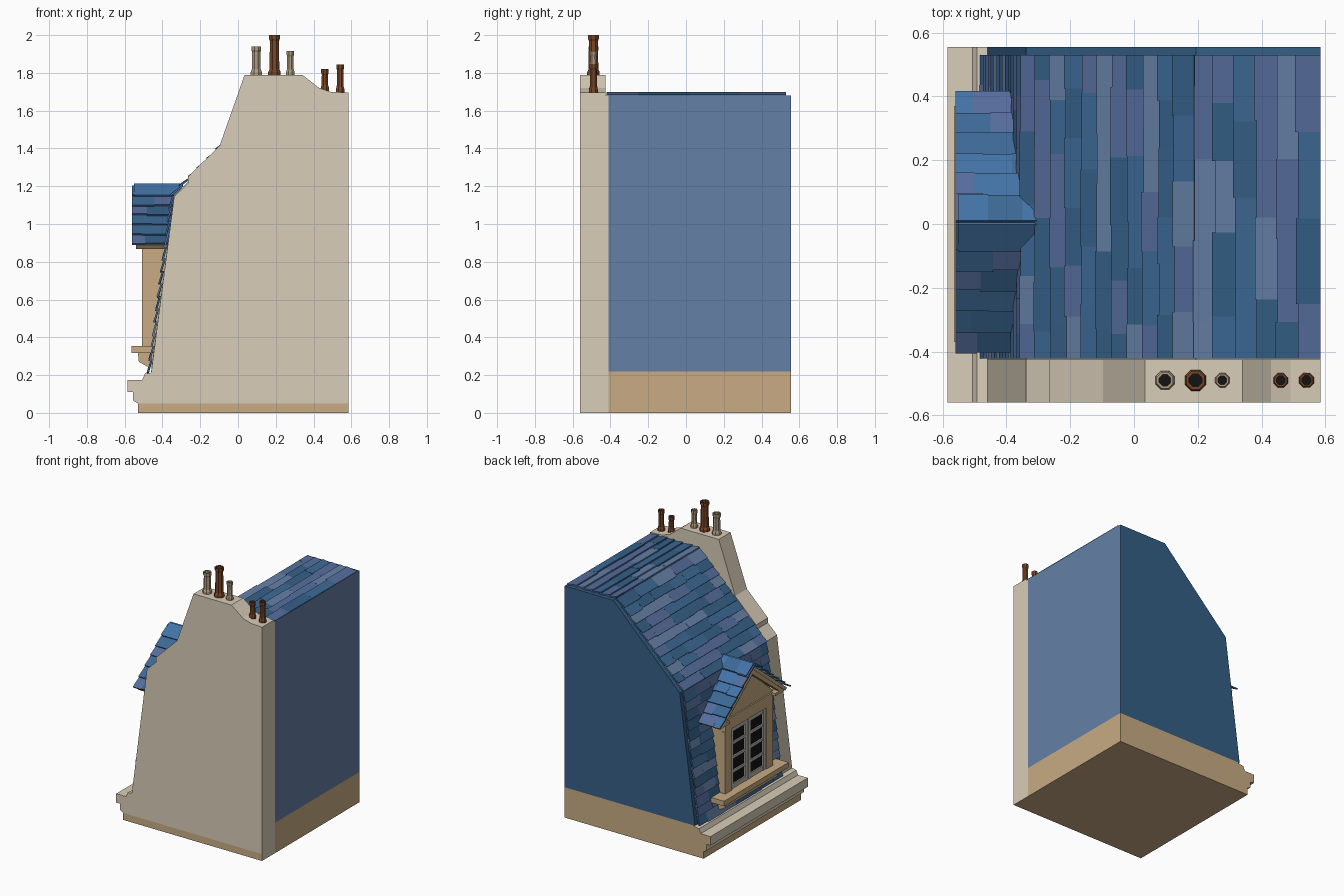
import bpy, bmesh, math, random
from mathutils import Vector

if "Cube" in bpy.data.objects:
    bpy.data.objects.remove(bpy.data.objects["Cube"])

random.seed(4)


def mat(name, rgb):
    m = bpy.data.materials.new(name)
    m.diffuse_color = (*rgb, 1)
    m.use_nodes = True
    m.node_tree.nodes["Principled BSDF"].inputs["Base Color"].default_value = m.diffuse_color
    return m


CREAM = mat("cream_render", (0.69, 0.61, 0.48))
TAN = mat("tan_stone", (0.58, 0.41, 0.23))
TERRA = mat("terracotta", (0.19, 0.06, 0.02))
BUFF = mat("buff_clay", (0.42, 0.33, 0.22))
BLACK = mat("black", (0.006, 0.006, 0.006))
GREY = mat("window_paint", (0.5, 0.47, 0.42))
DARK = mat("slate_dark", (0.035, 0.115, 0.24))
LIGHT = mat("slate_light", (0.13, 0.215, 0.38))
SLATES = [DARK, mat("slate_mid", (0.045, 0.14, 0.30)),
          mat("slate_violet", (0.09, 0.15, 0.33)), LIGHT]
BRIGHT = [mat("slate_bright", (0.055, 0.17, 0.38)), SLATES[1], SLATES[2]]


def finish(name, bm, mats):
    bmesh.ops.recalc_face_normals(bm, faces=bm.faces)
    me = bpy.data.meshes.new(name)
    bm.to_mesh(me)
    bm.free()
    for m in mats:
        me.materials.append(m)
    ob = bpy.data.objects.new(name, me)
    bpy.context.collection.objects.link(ob)
    return ob


def prism(name, pts, a, b, m, axis="y", side=None):
    """Extrude a profile from a to b; side = (normal, material) recolours one face direction."""
    bm = bmesh.new()
    place = (lambda p, t: (p[0], t, p[1])) if axis == "y" else (lambda p, t: (t, p[0], p[1]))
    r0 = [bm.verts.new(place(p, a)) for p in pts]
    r1 = [bm.verts.new(place(p, b)) for p in pts]
    bm.faces.new(r0)
    bm.faces.new(r1[::-1])
    n = len(pts)
    for i in range(n):
        j = (i + 1) % n
        bm.faces.new((r0[i], r0[j], r1[j], r1[i]))
    ob = finish(name, bm, [m])
    if side:
        ob.data.materials.append(side[1])
        for f in ob.data.polygons:
            if f.normal.dot(Vector(side[0])) > 0.9:
                f.material_index = 1
    return ob


def box(name, x, y, z, m, side=None):
    return prism(name, [(x[0], z[0]), (x[1], z[0]), (x[1], z[1]), (x[0], z[1])], y[0], y[1], m, "y", side)


def tiles(name, o, d, v, n, rows, width, mats, lift=0.012, thick=0.01):
    """Overlapping slates: o top corner, d down the slope, v across, n outward."""
    o, d, v, n = Vector(o), Vector(d), Vector(v), Vector(n).normalized()
    bm = bmesh.new()
    w = width / v.length
    for i in range(rows):
        t = 0
        step = w * random.uniform(0.4, 1)
        while t < 0.999:
            s = t + step
            if 1 - s < w * 0.35:
                s = 1
            a0, a1 = i / rows, (i + 1.12 + random.uniform(-0.05, 0.12)) / rows
            up = lift + random.uniform(-0.002, 0.002)
            ends = ((a0, 0), (a1, up))
            c = [bm.verts.new(o + d * a + v * q + n * (h + k))
                 for k in (0, thick) for a, h in ends for q in (t, s)]
            mi = random.randrange(len(mats))
            for f in ((0, 1, 3, 2), (4, 6, 7, 5), (0, 4, 5, 1), (2, 3, 7, 6), (0, 2, 6, 4), (1, 5, 7, 3)):
                bm.faces.new([c[k] for k in f]).material_index = mi
            t = s
            step = w * random.uniform(0.75, 1.3)
    return finish(name, bm, mats)


def pot(name, x, r, z, top, m):
    """Eight-sided hollow chimney pot."""
    bm = bmesh.new()
    prof = [(1.15 * r, z - 0.01), (1.15 * r, z + 0.015), (0.9 * r, z + 0.03), (0.85 * r, top - 0.03),
            (r, top - 0.02), (r, top), (0.7 * r, top), (0.7 * r, top - 0.02)]
    ang = [math.tau * (k + 0.5) / 8 for k in range(8)]
    rings = [[bm.verts.new((x + q * math.cos(a), -0.49 + q * math.sin(a), h)) for a in ang] for q, h in prof]
    for p, q in zip(rings, rings[1:]):
        for k in range(8):
            bm.faces.new((p[k], p[(k + 1) % 8], q[(k + 1) % 8], q[k]))
    bm.faces.new(rings[0])
    bm.faces.new(rings[-1]).material_index = 1
    finish(name, bm, [m, BLACK])


# Plinth and base
box("front_plinth", (-0.53, 0.585), (-0.56, -0.41), (0, 0.05), TAN, ((1, 0, 0), CREAM))
box("plinth", (-0.53, 0.585), (-0.41, 0.555), (0, 0.05), TAN)
box("base", (-0.45, 0.585), (-0.41, 0.555), (0.05, 0.22), TAN)
prism("cornice", [(-0.45, 0.05), (-0.53, 0.05), (-0.555, 0.065), (-0.555, 0.11), (-0.585, 0.11),
                  (-0.585, 0.175), (-0.507, 0.175), (-0.493, 0.207), (-0.45, 0.215)],
      -0.56, 0.555, CREAM, "y", ((0, 1, 0), TAN))

# Roof body and gable wall with chimney stack
roof = [(0.585, 0.22), (0.585, 1.68), (0.195, 1.68), (-0.338, 1.15), (-0.46, 0.22)]
prism("roof_body", roof, -0.41, 0.555, DARK, "y", ((1, 0, 0), LIGHT))
prism("wall_inner_strip", [(0.585, 0.05), (0.585, 1.68)] + roof[2:] + [(-0.45, 0.05)], -0.425, -0.41, CREAM)
prism("gable_wall", [(-0.45, 0.05), (0.585, 0.05), (0.585, 1.695), (0.49, 1.70), (0.43, 1.72), (0.34, 1.79),
                     (0.035, 1.79), (-0.097, 1.415), (-0.265, 1.25), (-0.265, 1.215), (-0.338, 1.145),
                     (-0.46, 0.21)], -0.56, -0.425, CREAM)
for i, (x, r, z, top, m) in enumerate([(0.097, 0.028, 1.79, 1.94, BUFF), (0.193, 0.031, 1.79, 2.0, TERRA),
                                       (0.277, 0.021, 1.79, 1.917, BUFF), (0.46, 0.021, 1.705, 1.82, TERRA),
                                       (0.541, 0.022, 1.697, 1.845, TERRA)]):
    pot(f"chimney_pot_{i + 1}", x, r, z, top, m)

# Main roof slates: steep face, slope, flat top
across = (0, 0.952, 0)
tiles("steep_slates", (-0.338, -0.422, 1.15), (-0.122, 0, -0.93), across, (-0.93, 0, 0.122), 14, 0.14, SLATES)
tiles("slope_slates", (0.195, -0.422, 1.68), (-0.533, 0, -0.53), across, (-1, 0, 1), 11, 0.19, SLATES)
tiles("top_slates", (0.585, -0.422, 1.676), (-0.39, 0, 0), across, (0, 0, 1), 6, 0.24, SLATES)

# Dormer body, gable and roof deck
prism("dormer_body", [(-0.27, 0.3), (0.27, 0.3), (0.27, 0.95), (0, 1.165), (-0.27, 0.95)], -0.482, -0.3, TAN, "x")
prism("dormer_gable", [(-0.3, 0.88), (0.3, 0.88), (0, 1.14)], -0.497, -0.48, TAN, "x")
prism("barge_boards", [(0, 1.175), (0.37, 0.885), (0.31, 0.885), (0, 1.125), (-0.31, 0.885), (-0.37, 0.885)],
      -0.535, -0.497, TAN, "x")
prism("dormer_deck", [(0, 1.19), (0.385, 0.885), (0.37, 0.868), (0, 1.165), (-0.37, 0.868), (-0.385, 0.885)],
      -0.54, -0.31, TAN, "x")
box("dormer_lintel", (-0.507, -0.48), (-0.27, 0.27), (0.8, 0.885), TAN)
box("window_ledge", (-0.565, -0.43), (-0.37, 0.37), (0.318, 0.355), TAN)
prism("ledge_support", [(-0.53, 0.32), (-0.525, 0.27), (-0.48, 0.245), (-0.44, 0.245), (-0.44, 0.32)],
      -0.3, 0.3, TAN)
for s, label in ((-1, "front"), (1, "back")):
    ys = lambda a, b: sorted((s * a, s * b))
    box(f"{label}_pilaster", (-0.507, -0.48), ys(0.2, 0.275), (0.355, 0.8), TAN)
    box(f"{label}_eave_board", (-0.535, -0.36), ys(0.26, 0.36), (0.868, 0.888), TAN)
    # Casement: stiles, rails and dark panes
    box(f"{label}_glass", (-0.488, -0.48), ys(0, 0.2), (0.355, 0.8), BLACK)
    for a, b in ((0.003, 0.03), (0.172, 0.2)):
        box(f"{label}_stile", (-0.5, -0.484), ys(a, b), (0.355, 0.8), GREY)
    for k in range(5):
        z = 0.372 + k * 0.103
        h = 0.016 if k in (0, 4) else 0.009
        box(f"{label}_rail", (-0.498, -0.484), ys(0.03, 0.172), (z - h, z + h), GREY)
    # Dormer slates, running down each side
    tiles(f"{label}_dormer_slates", (-0.56, 0.005, 1.195), (0, s * 0.385, -0.305), (0.23, 0, 0),
          (0, s * 0.305, 0.385), 6, 0.12, BRIGHT if s > 0 else SLATES[:3])
    tiles(f"{label}_ridge_slates", (-0.55, 0.005, 1.207), (0, s * 0.07, -0.055), (0.26, 0, 0),
          (0, s * 0.3, 0.385), 1, 0.13, BRIGHT[:2], 0.006)
